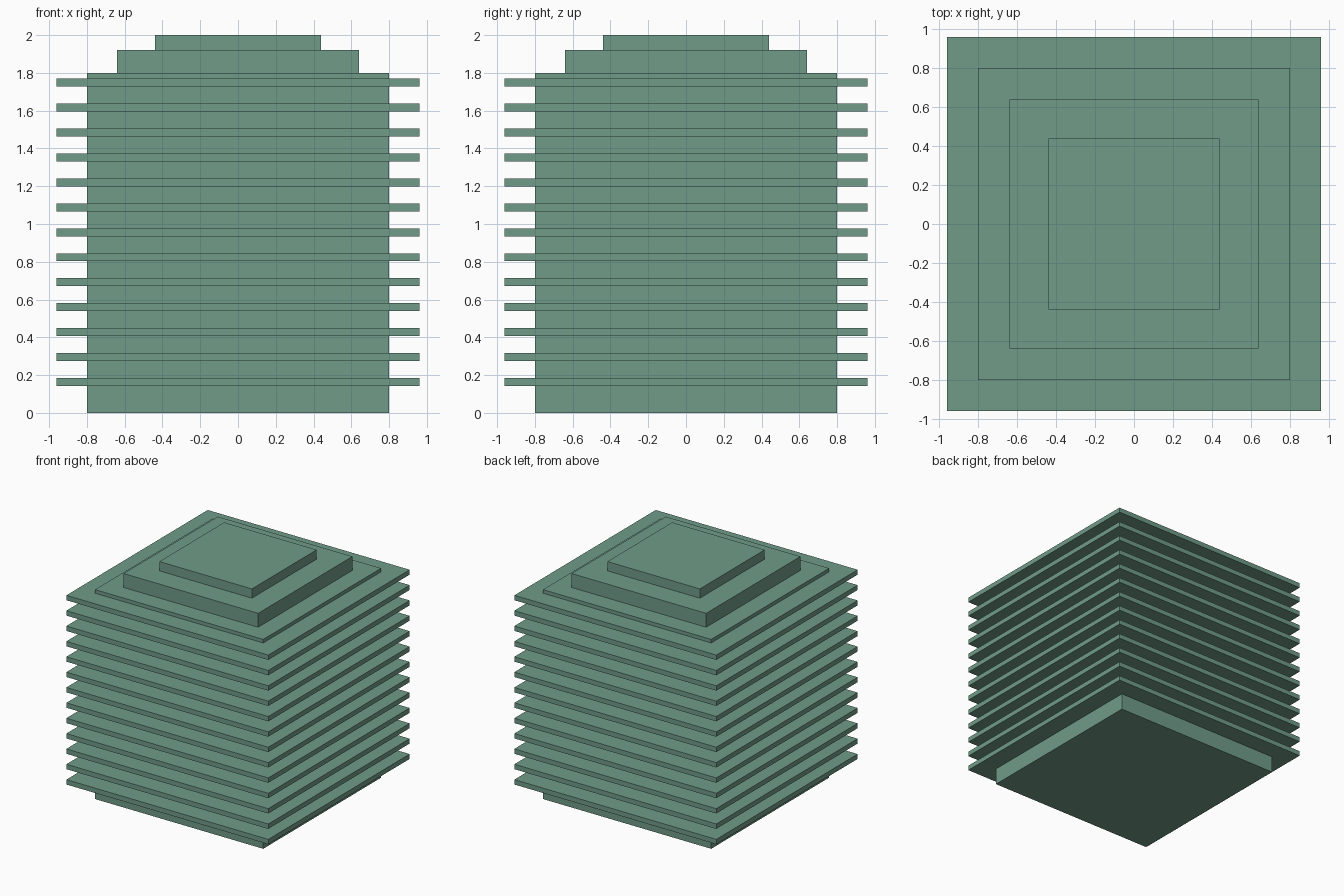
import bpy

if "Cube" in bpy.data.objects:
    bpy.data.objects.remove(bpy.data.objects["Cube"])

# Muted green finish shared by every part
green = bpy.data.materials.new("muted_green")
green.diffuse_color = (0.16, 0.33, 0.25, 1)
green.use_nodes = True
green.node_tree.nodes["Principled BSDF"].inputs["Base Color"].default_value = green.diffuse_color


def slab(name, half, z0, z1):
    """Square slab centred on the z axis, from z0 up to z1."""
    bpy.ops.mesh.primitive_cube_add(size=1, location=(0, 0, (z0 + z1) / 2))
    ob = bpy.context.object
    ob.name = name
    ob.scale = (2 * half, 2 * half, z1 - z0)
    bpy.ops.object.transform_apply(location=False, rotation=False, scale=True)
    ob.data.materials.append(green)
    return ob


# Tower body and stepped roof
slab("tower_body", 0.80, 0.0, 1.80)
slab("roof_lower_tier", 0.64, 1.80, 1.92)
slab("roof_upper_tier", 0.44, 1.92, 2.0)

# Evenly spaced projecting floor plates
FLOORS, FIRST, STEP, THICK = 13, 0.164, 0.132, 0.042
for i in range(FLOORS):
    z = FIRST + i * STEP
    slab(f"floor_plate_{i + 1}", 0.96, z - THICK / 2, z + THICK / 2)
